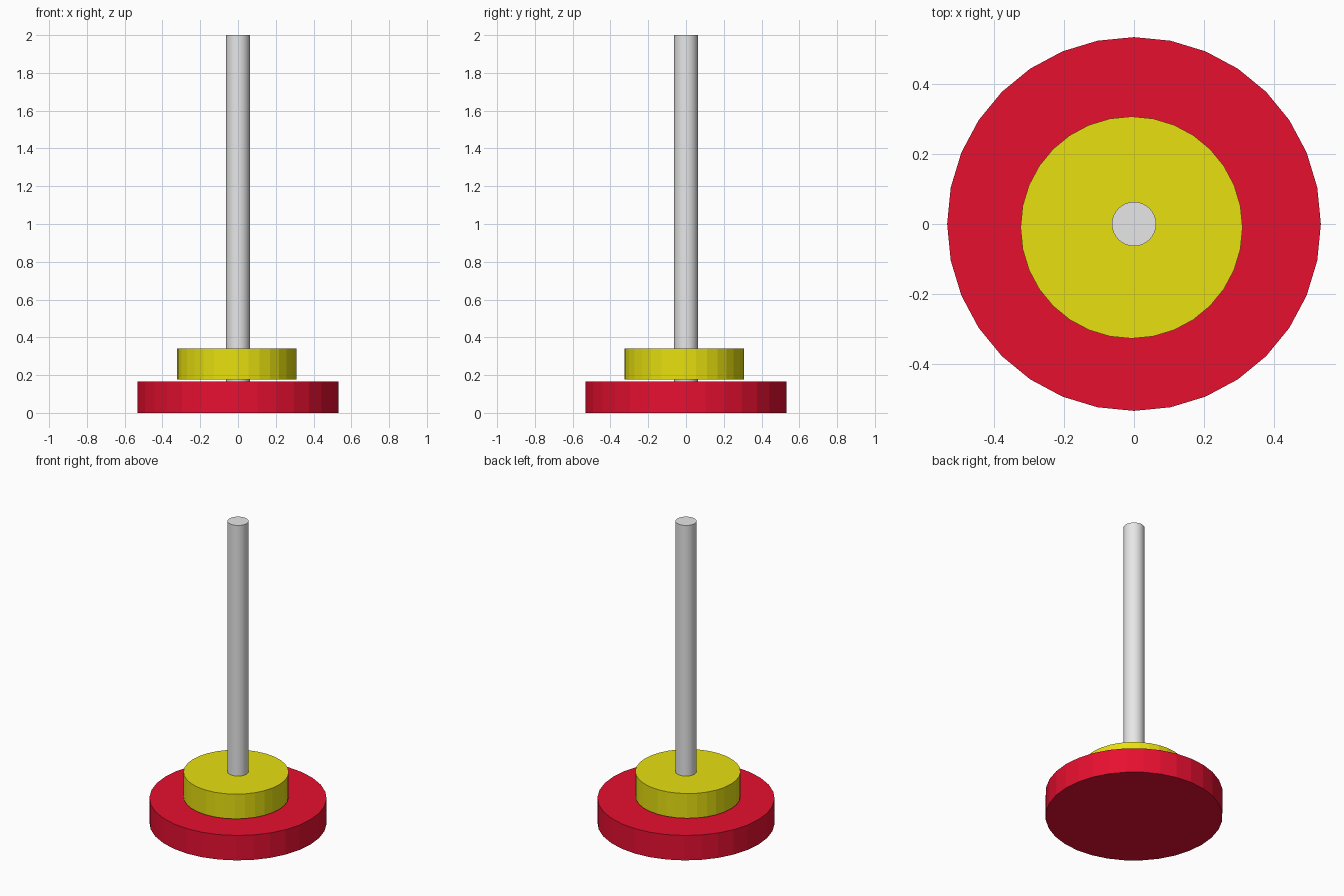
import bpy
import math

cube = bpy.data.objects.get("Cube")
if cube:
    bpy.data.objects.remove(cube, do_unlink=True)


def material(name, rgb):
    mat = bpy.data.materials.new(name)
    mat.use_nodes = True
    colour = (*rgb, 1.0)
    mat.diffuse_color = colour
    mat.node_tree.nodes["Principled BSDF"].inputs["Base Color"].default_value = colour
    return mat


def disc(name, radius, bottom, top, mat, centre=(0, 0), smooth=False):
    bpy.ops.mesh.primitive_cylinder_add(
        vertices=32, radius=radius, depth=top - bottom,
        location=(*centre, (bottom + top) / 2))
    obj = bpy.context.object
    obj.name = name
    obj.data.materials.append(mat)
    if smooth:
        bpy.ops.object.shade_smooth_by_angle(angle=math.radians(30))
    return obj


red = material("red", (0.80, 0.005, 0.03))
yellow = material("yellow", (0.80, 0.745, 0.005))
grey = material("light grey", (0.80, 0.80, 0.80))

# Wide foot
disc("base", 0.532, 0, 0.165, red)
# Ring resting loosely around the pole, slightly off centre
disc("ring", 0.316, 0.176, 0.34, yellow, centre=(-0.007, -0.01))
# Upright pole
disc("pole", 0.063, 0.02, 2.0, grey, smooth=True)
